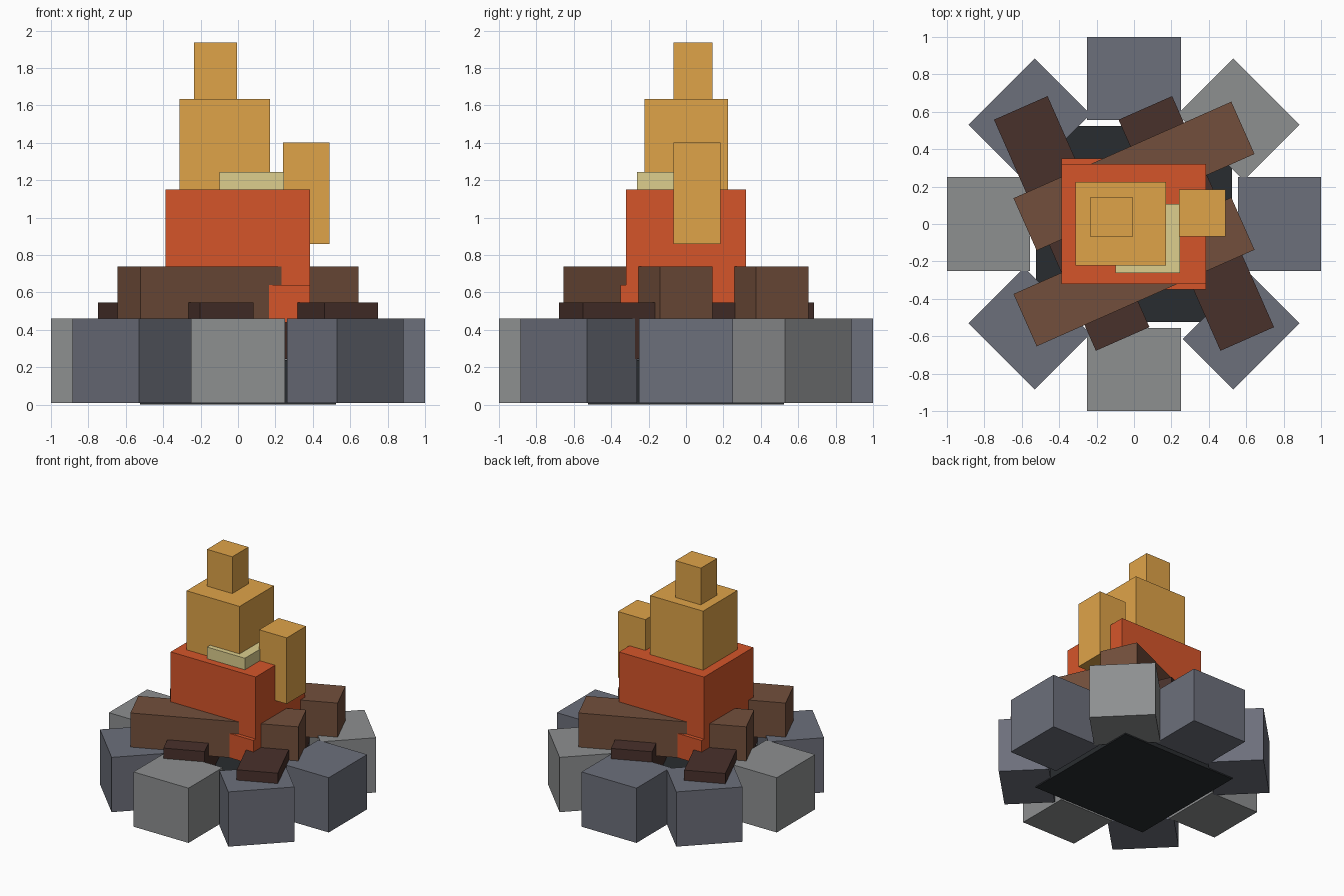
import bpy, bmesh
from math import radians, cos, sin
from mathutils import Matrix

if "Cube" in bpy.data.objects:
    bpy.data.objects.remove(bpy.data.objects["Cube"])


def material(name, rgb):
    m = bpy.data.materials.new(name)
    m.diffuse_color = [(c / 255) ** 2.2 for c in rgb] + [1]
    m.use_nodes = True
    m.node_tree.nodes["Principled BSDF"].inputs["Base Color"].default_value = m.diffuse_color
    return m


GREY = material("light_stone", (140, 142, 143))
SLATE = material("slate_stone", (108, 111, 122))
ASH = material("ash", (45, 48, 51))
BARK = material("dark_bark", (74, 52, 47))
WOOD = material("brown_wood", (114, 80, 62))
RED = material("red_flame", (212, 86, 46))
ORANGE = material("orange_flame", (222, 162, 74))
CREAM = material("pale_flame", (220, 205, 140))


def box(name, center, size, mat, angle=0):
    bm = bmesh.new()
    bmesh.ops.create_cube(bm, size=1, matrix=Matrix.Diagonal((*size, 1)))
    me = bpy.data.meshes.new(name)
    bm.to_mesh(me)
    bm.free()
    me.materials.append(mat)
    ob = bpy.data.objects.new(name, me)
    ob.location = center
    ob.rotation_euler.z = radians(angle)
    bpy.context.collection.objects.link(ob)
    return ob


def span(name, x, y, z, mat):
    lims = (x, y, z)
    box(name, [(a + b) / 2 for a, b in lims], [b - a for a, b in lims], mat)


# ash bed
span("ash_bed", (-0.525, 0.525), (-0.525, 0.525), (0, 0.24), ASH)

# ring of eight stones
for i in range(8):
    a = 45 * i
    depth = 0.38 if i == 7 else 0.42 if i % 2 else 0.445
    r = 1 - depth / 2
    box(f"stone_{i + 1}", (r * cos(radians(a)), r * sin(radians(a)), 0.235),
        (depth, 0.5, 0.45), GREY if i in (1, 4, 6) else SLATE, a)

# two crossed pairs of logs
for side, s in (("a", -1), ("b", 1)):
    box(f"lower_log_{side}", (0.333 * s, 0.003, 0.395), (1.35, 0.313, 0.3), BARK, -66.2)
    box(f"upper_log_{side}", (0, 0.256 * s, 0.59), (1.274, 0.306, 0.3), WOOD, 23.9)

# stacked flames
span("flame_root", (-0.388, 0.385), (-0.35, 0.35), (0.44, 0.64), RED)
span("flame_base", (-0.388, 0.385), (-0.32, 0.32), (0.64, 1.15), RED)
span("flame_middle", (-0.312, 0.17), (-0.222, 0.224), (1.15, 1.635), ORANGE)
span("flame_tip", (-0.235, -0.005), (-0.067, 0.143), (1.635, 1.937), ORANGE)
span("side_flame", (0.24, 0.49), (-0.067, 0.185), (0.86, 1.403), ORANGE)
span("flame_core", (-0.098, 0.246), (-0.262, 0.108), (1.14, 1.245), CREAM)
